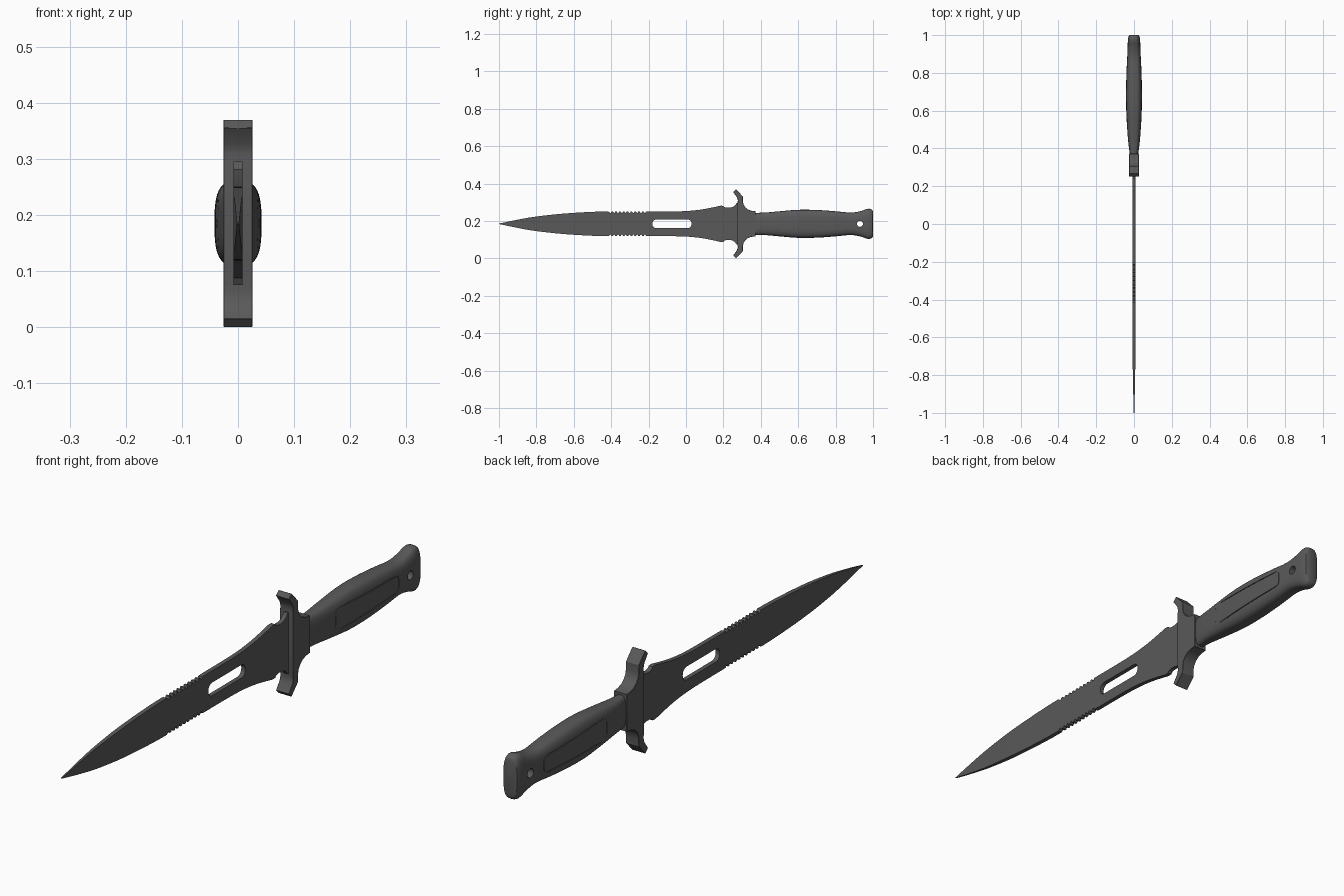
import bpy, bmesh, math

if "Cube" in bpy.data.objects:
    bpy.data.objects.remove(bpy.data.objects["Cube"])

ZC = 0.185  # height of the long axis

black = bpy.data.materials.new("matte_black")
black.diffuse_color = (.1, .1, .1, 1)
black.use_nodes = True
black.node_tree.nodes["Principled BSDF"].inputs["Base Color"].default_value = black.diffuse_color


def make(name, bm):
    bmesh.ops.recalc_face_normals(bm, faces=bm.faces)
    me = bpy.data.meshes.new(name)
    bm.to_mesh(me)
    bm.free()
    me.materials.append(black)
    ob = bpy.data.objects.new(name, me)
    bpy.context.collection.objects.link(ob)
    return ob


def loft(name, rings):
    bm = bmesh.new()
    vs = [[bm.verts.new(p) for p in r] for r in rings]
    n = len(vs[0])
    for a, b in zip(vs, vs[1:]):
        for i in range(n):
            j = (i + 1) % n
            bm.faces.new((a[i], a[j], b[j], b[i]))
    bm.faces.new(vs[0])
    bm.faces.new(vs[-1])
    return make(name, bm)


def prism(name, outline, x0, x1):
    return loft(name, [[(x, y, ZC + z) for y, z in outline] for x in (x0, x1)])


def rounded(y0, y1, h0, h1, r, n=6):
    # rounded outline, half height h0 at y0 and h1 at y1
    pts = []
    for cy, cz, a in ((y1 - r, h1 - r, 0), (y0 + r, h0 - r, 90),
                      (y0 + r, r - h0, 180), (y1 - r, r - h1, 270)):
        for i in range(n + 1):
            t = math.radians(a + 90 * i / n)
            pts.append((cy + r * math.cos(t), cz + r * math.sin(t)))
    return pts


def cut(ob, cutter):
    m = ob.modifiers.new("cut", 'BOOLEAN')
    m.operation, m.solver, m.object = 'DIFFERENCE', 'EXACT', cutter
    bpy.context.view_layer.objects.active = ob
    bpy.ops.object.modifier_apply(modifier=m.name)
    bpy.data.objects.remove(cutter)


def smooth(ob, angle):
    bpy.ops.object.select_all(action='DESELECT')
    ob.select_set(True)
    bpy.context.view_layer.objects.active = ob
    bpy.ops.object.shade_smooth_by_angle(angle=math.radians(angle))


def spline(pts, n):
    # Catmull-Rom through tuples
    out = []
    for i in range(len(pts) - 1):
        p = [pts[max(i - 1, 0)], pts[i], pts[i + 1], pts[min(i + 2, len(pts) - 1)]]
        for k in range(n):
            t = k / n
            out.append(tuple(0.5 * (2 * b + (c - a) * t + (2 * a - 5 * b + 4 * c - d) * t * t
                                    + (3 * b - a - 3 * c + d) * t ** 3)
                             for a, b, c, d in zip(*p)))
    return out + [pts[-1]]


# Blade: flat, thinning to the tip, with rounded serrations on both edges
edge = spline([(-1, .001), (-.9, .022), (-.8, .039), (-.65, .055), (-.5, .064), (-.415, .066)], 3)
pitch = 0.0205
for k in range(10):
    for f, d in ((.1, .006), (.3, .009), (.45, .006), (.55, .001), (.75, 0), (.95, .001)):
        edge.append((-.41 + pitch * (k + f), .066 - d))
edge += spline([(-.195, .066), (-.1, .066), (0, .068), (.08, .076), (.14, .087), (.185, .097)], 3)
edge += [(.2, .096), (.205, .09), (.218, .086), (.235, .086), (.25, .09), (.262, .098), (.27, .11), (.295, .11)]
rings = []
for y, h in edge:
    t = min(.008, .002 + .006 * (y + 1) / .3)
    rings.append([(-t, y, ZC - h), (t, y, ZC - h), (t, y, ZC + h), (-t, y, ZC + h)])
blade = loft("blade", rings)
cut(blade, prism("slot_cutter", rounded(-.18, .03, .0235, .0235, .022), -.1, .1))

# Guard: hooked arms and concave collar, one mirrored profile
half = [(.275, .11), (.277, .125), (.272, .142), (.252, .17), (.267, .185), (.288, .163), (.304, .146),
        (.304, .12), (.308, .102), (.317, .088), (.33, .077), (.348, .07), (.372, .067)]
guard = prism("guard", half + [(y, -z) for y, z in reversed(half)], -.026, .026)
bev = guard.modifiers.new("bevel", 'BEVEL')
bev.width, bev.segments, bev.limit_method = .001, 1, 'ANGLE'
bev.angle_limit = math.radians(40)
smooth(guard, 30)

# Grip: superellipse sections (y, half width, half height)
stations = spline([(.365, .021, .059), (.42, .029, .060), (.5, .036, .067), (.6, .041, .075), (.7, .042, .074),
                   (.8, .040, .067), (.88, .036, .060), (.93, .034, .067), (.965, .033, .079)], 4)
stations += [(.98, .032, .081), (.99, .030, .078), (.997, .027, .073), (1, .022, .066)]


def section(y, w, h, n=40):
    pts = []
    for i in range(n):
        a = 2 * math.pi * i / n
        c, s = math.cos(a), math.sin(a)
        pts.append((w * math.copysign(abs(c) ** .62, c), y, ZC + h * math.copysign(abs(s) ** .67, s)))
    return pts


grip = loft("grip", [section(*s) for s in stations])

# Lanyard hole and grooved outline of the side panels
cut(grip, prism("hole_cutter", rounded(.914, .946, .016, .016, .0159), -.1, .1))
for s in (-1, 1):
    ring = prism("groove_cutter", rounded(.5, .86, .042, .032, .02), s * .0345, s * .06)
    cut(ring, prism("groove_core", rounded(.503, .857, .039, .029, .018), s * .03, s * .07))
    cut(grip, ring)
smooth(grip, 35)
